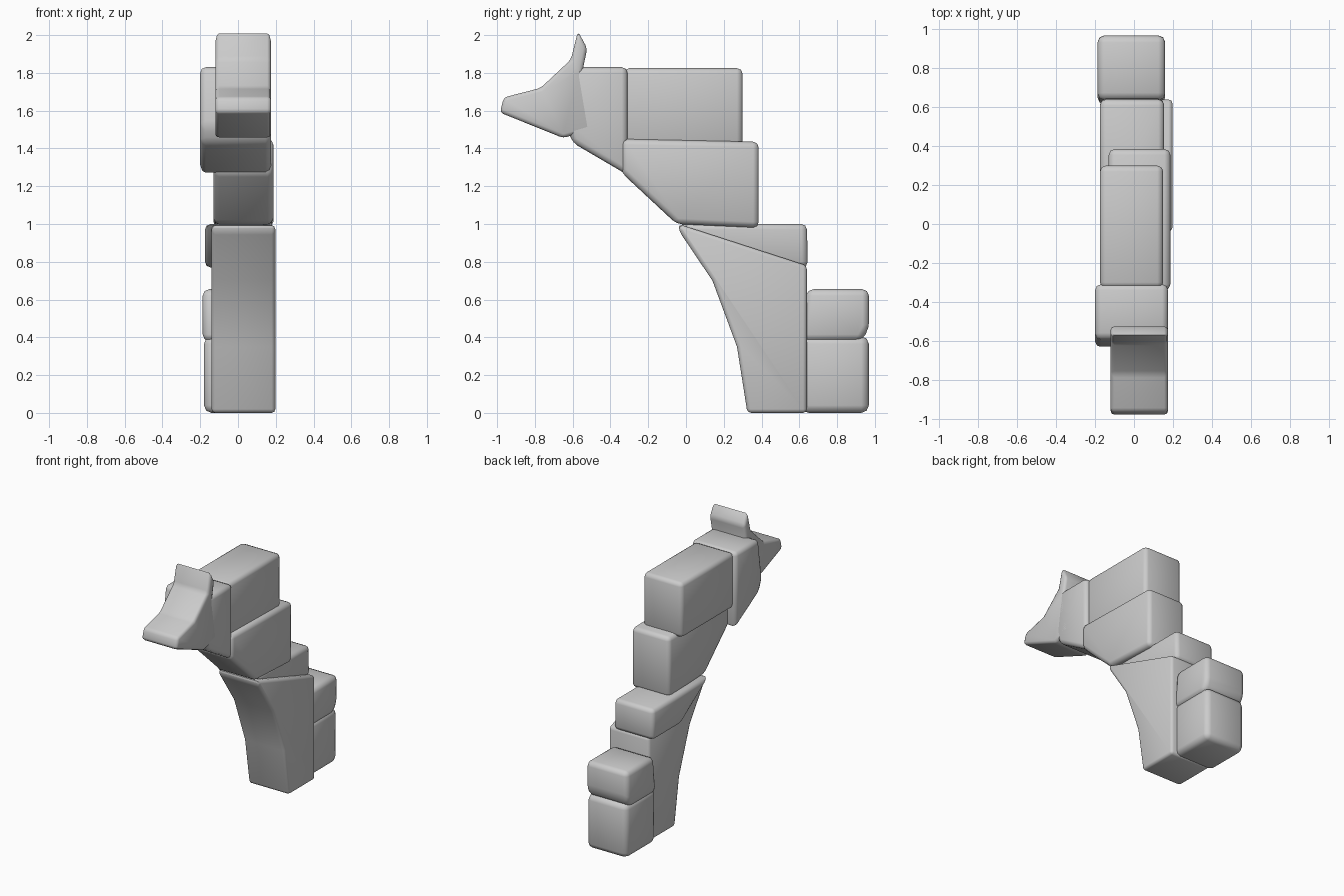
import bpy, bmesh, math

if "Cube" in bpy.data.objects:
    bpy.data.objects.remove(bpy.data.objects["Cube"], do_unlink=True)

# One worn grey stone colour
stone = bpy.data.materials.new("grey stone")
stone.use_nodes = True
GREY = (0.6, 0.6, 0.6, 1)
stone.diffuse_color = GREY
stone.node_tree.nodes["Principled BSDF"].inputs["Base Color"].default_value = GREY


def block(name, left, right, profile, bevel=0.03):
    """Extrude a (y, z) side profile between two x positions and wear its edges."""
    bm = bmesh.new()
    face = bm.faces.new([bm.verts.new((left, y, z)) for y, z in profile])
    ext = bmesh.ops.extrude_face_region(bm, geom=[face])
    for v in ext["geom"]:
        if isinstance(v, bmesh.types.BMVert):
            v.co.x = right
    bmesh.ops.recalc_face_normals(bm, faces=bm.faces)
    mesh = bpy.data.meshes.new(name)
    bm.to_mesh(mesh)
    bm.free()
    mesh.materials.append(stone)
    ob = bpy.data.objects.new(name, mesh)
    bpy.context.collection.objects.link(ob)
    mod = ob.modifiers.new("worn edges", "BEVEL")
    mod.width = bevel
    mod.segments = 2
    mod.limit_method = "ANGLE"
    mod.angle_limit = math.radians(25)
    bpy.ops.object.select_all(action="DESELECT")
    ob.select_set(True)
    bpy.context.view_layer.objects.active = ob
    bpy.ops.object.modifier_apply(modifier=mod.name)
    bpy.ops.object.shade_smooth_by_angle(angle=math.radians(50))
    return ob


def box(y0, y1, z0, z1):
    return [(y0, z0), (y1, z0), (y1, z1), (y0, z1)]


# Projecting head with its upright crest
block("head", -0.12, 0.175,
      [(-0.985, 1.59), (-0.965, 1.67), (-0.77, 1.72), (-0.61, 1.87), (-0.572, 2.02),
       (-0.523, 1.93), (-0.55, 1.8), (-0.5, 1.5), (-0.65, 1.455)], 0.02)

# Neck stone behind the head
block("neck_block", -0.2, 0.175,
      [(-0.59, 1.83), (-0.31, 1.83), (-0.31, 1.26), (-0.6, 1.43), (-0.635, 1.52)])

# Two stones of the upper body
block("upper_block", -0.175, 0.15, box(-0.33, 0.3, 1.41, 1.825))
block("shoulder_block", -0.13, 0.187,
      [(-0.34, 1.27), (-0.05, 1.0), (0.385, 0.98), (0.385, 1.435), (-0.34, 1.45)])

# Wedge stone on the sloping top of the leg
block("wedge_block", -0.175, 0.155,
      [(-0.04, 1.0), (0.64, 1.0), (0.645, 0.77), (0.3, 0.77)])

# Curved main leg
block("main_leg", -0.14, 0.198,
      [(0.325, 0), (0.64, 0), (0.64, 0.78), (-0.04, 1.0), (-0.035, 0.96),
       (0.14, 0.7), (0.27, 0.35)], 0.025)

# Two stacked stones at the back
block("back_lower_block", -0.18, 0.155, box(0.61, 0.968, 0, 0.405), 0.04)
block("back_upper_block", -0.187, 0.16,
      [(0.61, 0.38), (0.93, 0.38), (0.97, 0.45), (0.968, 0.655), (0.64, 0.655)], 0.035)
